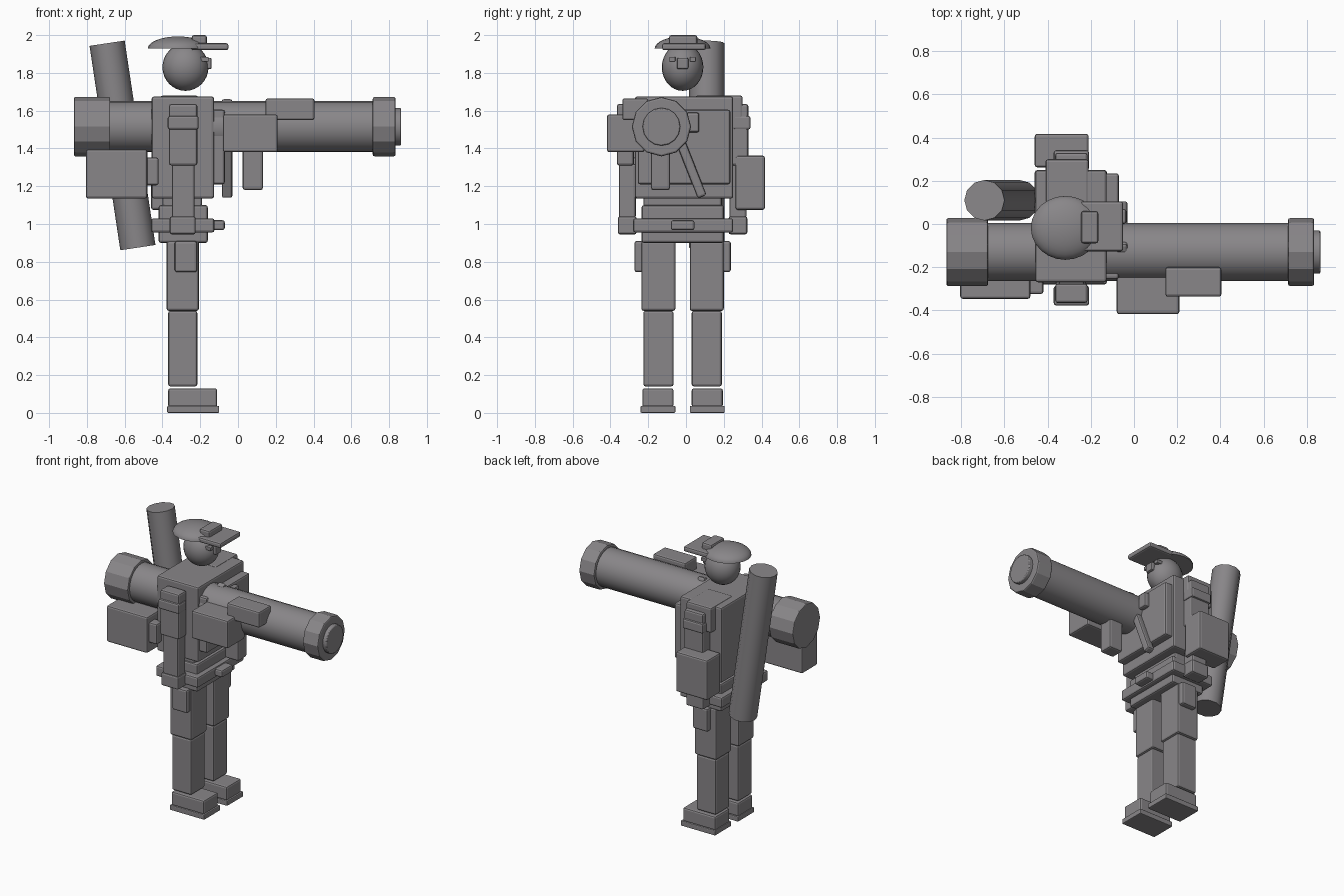
import bpy
import bmesh
from math import radians
from mathutils import Vector

old = bpy.data.objects.get("Cube")
if old:
    bpy.data.objects.remove(old, do_unlink=True)

grey = bpy.data.materials.new("warm grey")
grey.use_nodes = True
COLOUR = (0.25, 0.24, 0.25, 1)
grey.diffuse_color = COLOUR
grey.node_tree.nodes["Principled BSDF"].inputs["Base Color"].default_value = COLOUR

MID_Y = -0.018  # symmetry plane of the figure


def finish(name, bm, bevel=0.0, smooth=None):
    mesh = bpy.data.meshes.new(name)
    bm.to_mesh(mesh)
    bm.free()
    obj = bpy.data.objects.new(name, mesh)
    bpy.context.collection.objects.link(obj)
    mesh.materials.append(grey)
    if bevel:
        mod = obj.modifiers.new("Bevel", 'BEVEL')
        mod.width, mod.segments = bevel, 2
        mod.limit_method, mod.angle_limit = 'ANGLE', radians(40)
    if smooth:
        bpy.ops.object.select_all(action='DESELECT')
        obj.select_set(True)
        bpy.context.view_layer.objects.active = obj
        bpy.ops.object.shade_smooth_by_angle(angle=radians(smooth))
    return obj


def box(name, x, y, z, bevel=0.012):
    """Bevelled block spanning the given (low, high) ranges."""
    spans = (x, y, z)
    bm = bmesh.new()
    bmesh.ops.create_cube(bm, size=1)
    for v in bm.verts:
        v.co = [(a + b) / 2 + c * (b - a) for c, (a, b) in zip(v.co, spans)]
    return finish(name, bm, bevel)


def pair(name, x, y, z, bevel=0.012):
    """Left block and its mirror on the other side of the figure."""
    box("left_" + name, x, y, z, bevel)
    box("right_" + name, x, (2 * MID_Y - y[1], 2 * MID_Y - y[0]), z, bevel)


def rod(name, start, end, radius, sides, bevel=0.0, smooth=None):
    """Cylinder between two points."""
    start, end = Vector(start), Vector(end)
    axis = end - start
    bm = bmesh.new()
    bmesh.ops.create_cone(bm, cap_ends=True, segments=sides, radius1=radius,
                          radius2=radius, depth=axis.length)
    turn = axis.to_track_quat('Z', 'Y')
    for v in bm.verts:
        v.co = turn @ v.co + (start + end) / 2
    return finish(name, bm, bevel, smooth)


def ball(name, centre, radii, half=False):
    """Ellipsoid, optionally only the upper half closed by a flat base."""
    bm = bmesh.new()
    bmesh.ops.create_uvsphere(bm, u_segments=24, v_segments=16, radius=1)
    if half:
        cut = bmesh.ops.bisect_plane(bm, geom=bm.verts[:] + bm.edges[:] + bm.faces[:],
                                     plane_co=(0, 0, 0), plane_no=(0, 0, 1), clear_inner=True)
        rim = [e for e in bm.edges if e.is_boundary]
        bmesh.ops.contextual_create(bm, geom=rim)
    for v in bm.verts:
        v.co = [c + r * p for c, r, p in zip(centre, radii, v.co)]
    return finish(name, bm, smooth=35)


# Legs and boots
pair("boot_sole", (-0.375, -0.10), (0.02, 0.205), (0, 0.037), 0.006)
pair("boot", (-0.37, -0.11), (0.03, 0.195), (0.03, 0.13))
pair("shin", (-0.37, -0.215), (0.03, 0.19), (0.14, 0.54))
pair("thigh", (-0.378, -0.207), (0.02, 0.2), (0.54, 0.91))
pair("thigh_pouch", (-0.335, -0.217), (0.18, 0.237), (0.745, 0.91))

# Hips, belt and torso
box("hips", (-0.42, -0.16), (-0.235, 0.2), (0.9, 1.1))
box("belt", (-0.46, -0.125), (-0.28, 0.25), (0.955, 1.03))
box("belt_buckle", (-0.14, -0.07), (-0.08, 0.045), (0.967, 1.02))
box("waist", (-0.4, -0.19), (-0.225, 0.19), (1.05, 1.2))
box("torso", (-0.457, -0.127), (-0.27, 0.25), (1.135, 1.675))
box("chest_plate", (-0.14, -0.07), (-0.255, 0.235), (1.21, 1.605))
box("chest_clip", (-0.08, -0.035), (0, 0.07), (1.485, 1.59))
box("left_shoulder_pad", (-0.41, -0.21), (0.05, 0.3), (1.5, 1.68))
strap = box("chest_strap", (-0.028, 0.028), (-0.025, 0.025), (-0.275, 0.275))
strap.location = (-0.058, -0.015, 1.4)
strap.rotation_euler.x = radians(21.5)

# Arms
pair("upper_arm", (-0.365, -0.215), (0.24, 0.33), (1.31, 1.635))
pair("arm_band", (-0.372, -0.208), (0.25, 0.342), (1.5, 1.572))
pair("forearm", (-0.35, -0.23), (0.23, 0.32), (1.03, 1.32))
pair("hand", (-0.362, -0.224), (0.225, 0.325), (0.945, 1.04))
box("left_side_pack", (-0.46, -0.21), (0.262, 0.418), (1.075, 1.362))

# Head and cap
ball("head", (-0.278, MID_Y, 1.83), (0.122, 0.11, 0.125))
box("nose", (-0.19, -0.14), (-0.048, 0.012), (1.82, 1.88), 0.008)
pair("eye", (-0.2, -0.155), (0.02, 0.052), (1.86, 1.885), 0.004)
ball("cap_dome", (-0.318, MID_Y, 1.928), (0.16, 0.148, 0.065), half=True)
box("cap_brim", (-0.25, -0.05), (-0.127, 0.105), (1.92, 1.957))
box("cap_badge", (-0.245, -0.165), (-0.09, 0.06), (1.945, 2.0))

# Shoulder launcher
LY, LZ = -0.13, 1.515
for part, x0, x1, radius, sides, bevel in (
        ("launcher_tube", -0.8, 0.8, 0.135, 24, 0),
        ("rear_flare", -0.868, -0.677, 0.157, 12, 0.006),
        ("muzzle_ring", 0.713, 0.835, 0.157, 12, 0.01),
        ("muzzle_tip", 0.82, 0.863, 0.1, 16, 0.006)):
    rod(part, (x0, LY, LZ), (x1, LY, LZ), radius, sides, bevel, 35 if sides > 12 else None)
box("sight_housing", (-0.08, 0.21), (-0.418, -0.22), (1.38, 1.58))
box("front_sight", (0.145, 0.405), (-0.337, -0.2), (1.55, 1.665))
box("front_grip", (0.025, 0.132), (-0.185, -0.085), (1.18, 1.45))
box("rear_case", (-0.805, -0.48), (-0.347, -0.17), (1.135, 1.395))
box("case_latch", (-0.49, -0.42), (-0.325, -0.25), (1.205, 1.352))

# Spare round slung across the back
rod("spare_round", (-0.53, 0.11, 0.875), (-0.693, 0.11, 1.957), 0.094, 12, smooth=35)
